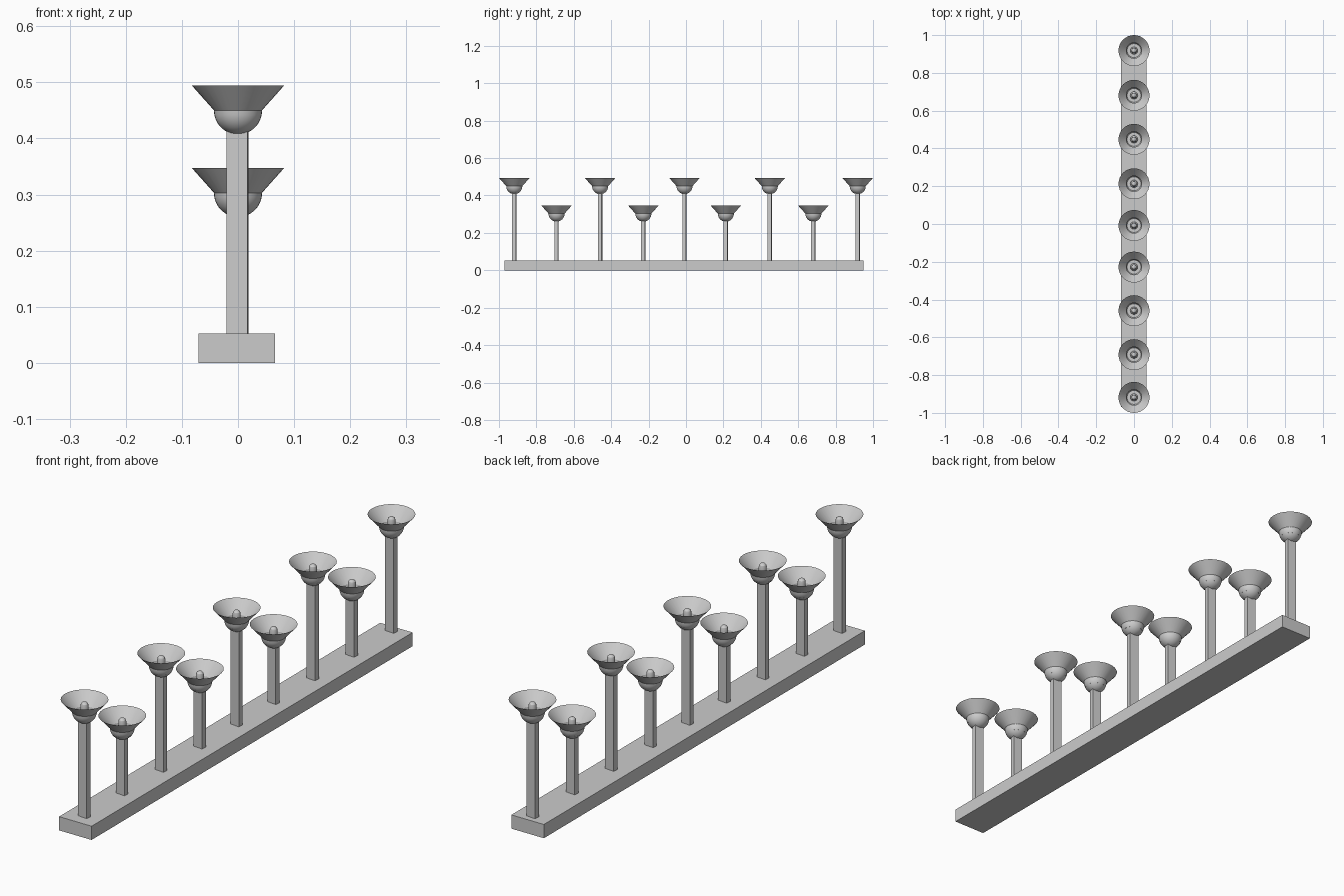
import bpy, bmesh, math

if "Cube" in bpy.data.objects:
    bpy.data.objects.remove(bpy.data.objects["Cube"])

SEG = 32


def finish(name, bm, loc=(0, 0, 0), rot=0.0, smooth=False):
    mesh = bpy.data.meshes.new(name)
    bm.to_mesh(mesh)
    bm.free()
    ob = bpy.data.objects.new(name, mesh)
    ob.location = loc
    ob.rotation_euler.z = rot
    bpy.context.collection.objects.link(ob)
    if smooth:
        bpy.context.view_layer.objects.active = ob
        ob.select_set(True)
        bpy.ops.object.shade_smooth_by_angle(angle=math.radians(25))
        ob.select_set(False)
    return ob


def box(name, size, loc, rot=0.0):
    bm = bmesh.new()
    bmesh.ops.create_cube(bm, size=1)
    bmesh.ops.scale(bm, vec=size, verts=bm.verts)
    return finish(name, bm, loc, rot)


def lathe(name, profile, loc, seg=SEG):
    bm = bmesh.new()
    verts = [bm.verts.new((r, 0, z)) for r, z in profile]
    edges = [bm.edges.new(p) for p in zip(verts, verts[1:])]
    bmesh.ops.spin(bm, geom=verts + edges, cent=(0, 0, 0), axis=(0, 0, 1),
                   angle=2 * math.pi, steps=seg)
    bmesh.ops.remove_doubles(bm, verts=bm.verts, dist=1e-5)
    bmesh.ops.recalc_face_normals(bm, faces=bm.faces)
    return finish(name, bm, loc, smooth=True)


# Profiles measured downward from the rim
R = 0.043
bowl = [(R * math.sin(a), -0.044 - R * math.cos(a))
        for a in (i * math.pi / 16 for i in range(9))]
flare = [(0.041, -0.046), (0.082, 0)]
knob = [(0.020, -0.066), (0.020, -0.044), (0.014, -0.038), (0.014, -0.022),
        (0.012, -0.015), (0.007, -0.010), (0, -0.008)]

# Long base plank
box("base", (0.136, 1.92, 0.052), (-0.002, -0.01, 0.026))

# Alternating tall and short holders
ys = [-0.918, -0.692, -0.459, -0.228, -0.008, 0.213, 0.448, 0.681, 0.918]
for i, y in enumerate(ys):
    rim = 0.494 if i % 2 == 0 else 0.347
    top = rim - 0.076
    box(f"post_{i}", (0.038, 0.02, top - 0.04),
        (-0.001, y, (top + 0.04) / 2), math.radians(-5))
    lathe(f"bowl_{i}", bowl, (0, y, rim))
    lathe(f"flared_rim_{i}", flare, (0, y, rim))
    lathe(f"bowl_floor_{i}", [(0, -0.066), (0.037, -0.066)], (0, y, rim))
    lathe(f"knob_{i}", knob, (0, y, rim), 16)
